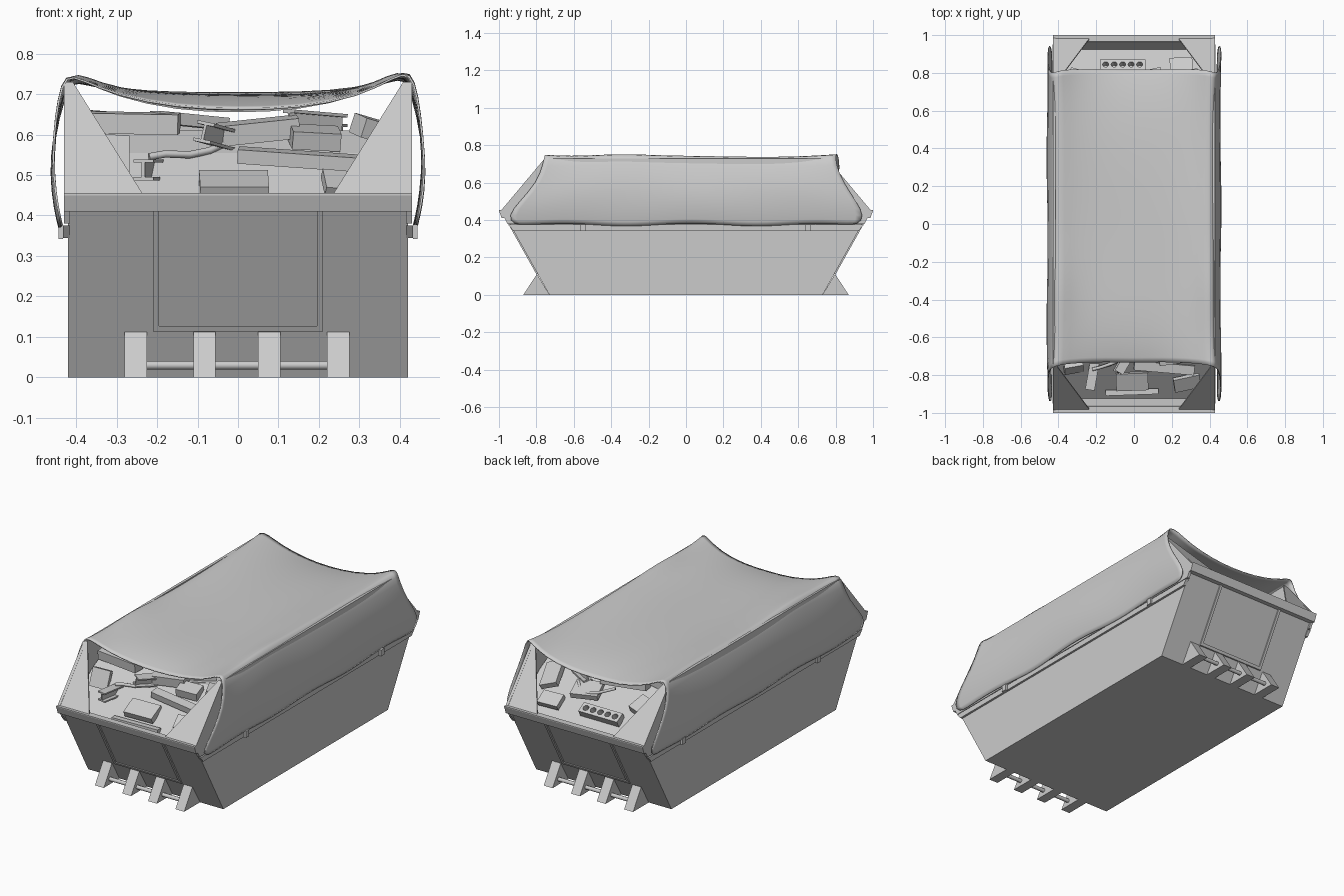
import bpy, bmesh, math, random
from mathutils import Vector, Euler

random.seed(4)
cube = bpy.data.objects.get("Cube")
if cube:
    bpy.data.objects.remove(cube, do_unlink=True)

grey = bpy.data.materials.new("plain grey")
grey.use_nodes = True
grey.diffuse_color = (0.6, 0.6, 0.6, 1)
grey.node_tree.nodes["Principled BSDF"].inputs["Base Color"].default_value = (0.6, 0.6, 0.6, 1)


def add(name, bm, fix=True):
    if fix:
        bmesh.ops.recalc_face_normals(bm, faces=bm.faces[:])
    me = bpy.data.meshes.new(name)
    bm.to_mesh(me)
    bm.free()
    me.materials.append(grey)
    ob = bpy.data.objects.new(name, me)
    bpy.context.collection.objects.link(ob)
    return ob


def prism(name, pts, x0, x1, s=1):
    """Extrude a (y, z) outline along x; s = -1 or 1 mirrors it in y."""
    bm = bmesh.new()
    a, b = [[bm.verts.new((x, s * y, z)) for y, z in pts] for x in (x0, x1)]
    bm.faces.new(a)
    bm.faces.new(b)
    n = len(pts)
    for i in range(n):
        j = (i + 1) % n
        bm.faces.new((a[i], a[j], b[j], b[i]))
    return add(name, bm)


def box(name, loc, size, rot=(0, 0, 0)):
    bm = bmesh.new()
    bmesh.ops.create_cube(bm, size=1)
    bmesh.ops.scale(bm, vec=size, verts=bm.verts)
    ob = add(name, bm)
    ob.location = loc
    ob.rotation_euler = [math.radians(r) for r in rot]
    return ob


def tube(name, pts, radius):
    cu = bpy.data.curves.new(name, "CURVE")
    cu.dimensions = "3D"
    cu.bevel_depth = radius
    cu.bevel_resolution = 2
    cu.use_fill_caps = True
    sp = cu.splines.new("POLY")
    sp.points.add(len(pts) - 1)
    for p, co in zip(sp.points, pts):
        p.co = (*co, 1)
    cu.materials.append(grey)
    ob = bpy.data.objects.new(name, cu)
    bpy.context.collection.objects.link(ob)


def wall(z):
    """Outer y of the sloping end wall at height z."""
    return 0.73 + 0.56 * z


# Hull: open sloping-ended trough
hull = prism("hull", [(-wall(0), 0), (wall(0), 0), (wall(.45), .45), (-wall(.45), .45)], -.42, .42)
bm = bmesh.new()
bm.from_mesh(hull.data)
bmesh.ops.delete(bm, geom=[f for f in bm.faces if f.calc_center_median().z > .44], context="FACES")
bm.to_mesh(hull.data)
bm.free()
sol = hull.modifiers.new("thickness", "SOLIDIFY")
sol.thickness = 0.012
sol.offset = -1

# Upper side plates and side rails
for m, side in ((-1, "right"), (1, "left")):
    prism("side_plate_" + side, [(-.99, .45), (-.955, .38), (.955, .38), (.99, .45), (.755, .73), (-.755, .73)],
          m * .415, m * .43)
    prism("side_rail_" + side, [(-.925, .345), (.925, .345), (.95, .375), (-.95, .375)], m * .415, m * .432)
    for y in (-.55, .65):
        box("tie_hook_" + side, (m * .438, y, .36), (.012, .03, .035))

# End parts, repeated front and back
feet = [-.2525, -.0825, .0775, .2475]
for s, end in ((-1, "front"), (1, "back")):
    prism("end_rim_" + end, [(.955, .41), (.985, .41), (1, .45), (1, .455), (.965, .455)], -.43, .43, s)

    def strip(x0, x1, z0, z1, t=.008):
        prism("panel_frame_" + end, [(wall(z0) - .004, z0), (wall(z1) - .004, z1), (wall(z1) + t, z1),
                                     (wall(z0) + t, z0)], x0, x1, s)
    strip(-.21, -.195, .115, .412)
    strip(.195, .21, .115, .412)
    strip(-.21, .21, .113, .127)
    for x in feet:
        prism("foot_" + end, [(.73, 0), (.87, 0), (.797, .112)], x - .0275, x + .0275, s)
    tube("foot_bar_" + end, [(feet[0], s * .815, .03), (feet[-1], s * .815, .03)], .011)
    # Sloping corner gussets
    for m in (-1, 1):
        bm = bmesh.new()
        vs = [bm.verts.new(c) for c in ((m * .43, s * .985, .453), (m * .235, s * .985, .453),
                                        (m * .408, s * .755, .73), (m * .43, s * .755, .73))]
        bm.faces.new(vs)
        g = add("corner_gusset_" + end, bm)
        g.modifiers.new("thickness", "SOLIDIFY").thickness = .008


# Load heap: slopes up from both ends
def heap_z(y):
    y = abs(y)
    return min(.615, .37 + max(0, .925 - y) * .9)


prism("load_heap", [(-.925, .36), (.925, .36), (.925, .37), (.72, heap_z(.72)), (.62, .61),
                    (-.62, .61), (-.72, heap_z(.72)), (-.925, .37)], -.41, .41)

# Front rubble: slabs, planks and blocks
for x, y, lift, size, rot in [
    (-.01, -.83, .02, (.17, .10, .035), (25, 0, 2)),
    (-.01, -.89, .015, (.28, .03, .03), (0, 0, 2)),
    (.16, -.76, .02, (.32, .05, .035), (10, 4, -5)),
    (.19, -.70, .02, (.12, .08, .045), (15, 3, 8)),
    (.28, -.84, .03, (.14, .08, .025), (35, 5, 12)),
    (-.32, -.76, .03, (.10, .03, .10), (-20, 4, 10)),
    (-.27, -.66, .02, (.25, .06, .05), (5, 1, -6)),
    (.05, -.67, .01, (.20, .07, .05), (8, -6, 5)),
    (.34, -.68, .02, (.10, .08, .05), (10, 15, 25)),
    (-.12, -.60, .02, (.20, .05, .03), (0, 5, 30)),
]:
    box("rubble_slab", (x, y, heap_z(y) + lift), size, rot)

# Back rubble
for x, y, lift, size, rot in [
    (.25, .84, .03, (.12, .08, .03), (-30, 0, 3)),
    (.31, .74, .03, (.10, .16, .03), (-25, 20, 10)),
    (.08, .76, .03, (.15, .11, .03), (-20, 4, 12)),
    (-.28, .76, .02, (.14, .10, .04), (-25, -8, -15)),
    (-.10, .68, .02, (.26, .06, .04), (0, 3, 8)),
    (-.30, .64, .02, (.16, .05, .04), (0, 4, -20)),
]:
    box("rubble_slab", (x, y, heap_z(y) + lift), size, rot)


# Short I-beams lying in the load
def beam(x, y, lift, length, rot):
    centre = Vector((x, y, heap_z(y) + lift))
    turn = Euler([math.radians(r) for r in rot])
    for dz, size in ((-.022, (length, .05, .008)), (.022, (length, .05, .008)), (0, (length, .008, .04))):
        off = Vector((0, 0, dz))
        off.rotate(turn)
        box("steel_beam", centre + off, size, rot)


beam(-.22, -.80, .03, .16, (0, 0, 80))
beam(-.04, -.71, .03, .18, (10, 8, 60))
beam(.19, -.60, .015, .16, (0, 4, 35))
beam(.18, .68, .01, .18, (0, 0, -30))

# Bent pipes
tube("bent_pipe", [(-.22, -.77, .545), (-.18, -.76, .552), (-.12, -.74, .55), (-.07, -.72, .56), (-.03, -.70, .58)], .009)
tube("bent_pipe", [(.15, .74, .57), (.09, .80, .54), (0, .78, .56), (-.08, .74, .59)], .008)

# Hollow block with a row of round holes
block = box("hollow_block", (-.06, .835, .475), (.24, .06, .04), (-30, 0, 0))
bm = bmesh.new()
for i in range(5):
    ret = bmesh.ops.create_cone(bm, segments=14, radius1=.016, radius2=.016, depth=.1, cap_ends=True)
    bmesh.ops.translate(bm, vec=((i - 2) * .045, 0, 0), verts=ret["verts"])
cutter = add("hole_cutter", bm)
cutter.location, cutter.rotation_euler = block.location, block.rotation_euler
cutter.hide_render = True
cut = block.modifiers.new("holes", "BOOLEAN")
cut.operation, cut.object = "DIFFERENCE", cutter
bpy.context.view_layer.objects.active = block
bpy.ops.object.modifier_apply(modifier=cut.name)
bpy.data.objects.remove(cutter, do_unlink=True)

# Tarpaulin: half section (x, z, sag at ends, front reach, back reach) swept along y
half = [(0, .703, -.042, .735, .815), (.15, .702, -.036, .73, .82), (.30, .712, -.014, .735, .82),
        (.385, .73, .008, .745, .815), (.428, .738, .014, .755, .80), (.446, .69, 0, .765, .80),
        (.458, .60, 0, .80, .84), (.462, .50, 0, .89, .91), (.452, .42, 0, .955, .955), (.441, .375, 0, .92, .92)]
section = [(-x, *r) for x, *r in half[:0:-1]] + half
bm = bmesh.new()
steps = 28
rows = []
for k in range(steps + 1):
    v = -1 + 2 * k / steps
    end = abs(v) ** 5
    row = []
    for i, (x, z, sag, yf, yb) in enumerate(section):
        y = v * (yb if v > 0 else yf)
        skirt = z < .6
        shoulder = .36 < abs(x) < .45 and z > .65
        z += sag * end + (.008 if shoulder and x > 0 else 0)
        if shoulder:
            x *= 1 - .03 * (1 - end)
            z += .012 * math.exp(-((y + .36) / .2) ** 2)
        if skirt:
            x += math.copysign(.004, x) * math.sin(7 * y + 2 * x)
            z += .008 * math.sin(9 * y + 3 * x) * (1 - end)
        else:
            z += .003 * math.sin(6 * y + 5 * x)
        row.append(bm.verts.new((x, y, z)))
    rows.append(row)
for a, b in zip(rows, rows[1:]):
    for i in range(len(section) - 1):
        bm.faces.new((a[i], a[i + 1], b[i + 1], b[i]))
for f in bm.faces:
    f.smooth = True
tarp = add("tarpaulin", bm, fix=False)
sub = tarp.modifiers.new("soft", "SUBSURF")
sub.levels = sub.render_levels = 1
thick = tarp.modifiers.new("cloth", "SOLIDIFY")
thick.thickness = .005
thick.offset = -1
